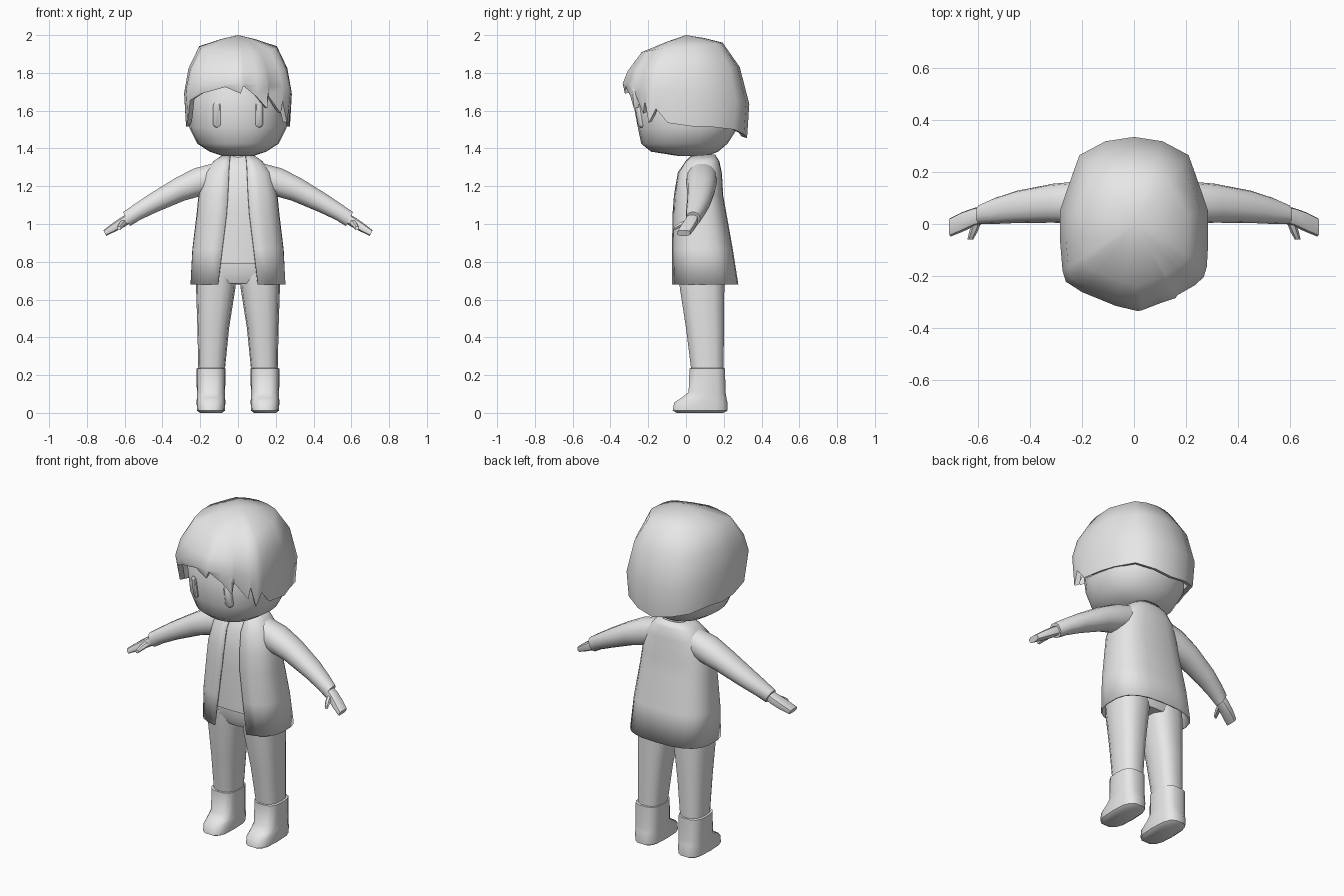
import bpy, bmesh, math

if "Cube" in bpy.data.objects:
    bpy.data.objects.remove(bpy.data.objects["Cube"])

grey = bpy.data.materials.new("light grey")
grey.diffuse_color = (0.8, 0.8, 0.8, 1)
grey.use_nodes = True
grey.node_tree.nodes["Principled BSDF"].inputs["Base Color"].default_value = grey.diffuse_color


def make(name, verts, faces, angle=45):
    """Mesh object with outward normals and smooth shading."""
    me = bpy.data.meshes.new(name)
    me.from_pydata(verts, [], faces)
    bm = bmesh.new()
    bm.from_mesh(me)
    bmesh.ops.recalc_face_normals(bm, faces=bm.faces)
    bm.to_mesh(me)
    bm.free()
    ob = bpy.data.objects.new(name, me)
    bpy.context.collection.objects.link(ob)
    me.materials.append(grey)
    bpy.ops.object.select_all(action='DESELECT')
    ob.select_set(True)
    bpy.context.view_layer.objects.active = ob
    bpy.ops.object.shade_smooth_by_angle(angle=math.radians(angle))
    return ob


def loft(name, rings, closed=True, caps=True, angle=45):
    """Skin a list of equal-length point rings."""
    n = len(rings[0])
    verts = [p for r in rings for p in r]
    faces = []
    for k in range(len(rings) - 1):
        for i in range(n if closed else n - 1):
            j = (i + 1) % n
            faces.append((k * n + i, k * n + j, (k + 1) * n + j, (k + 1) * n + i))
    if caps:
        faces += [tuple(range(n)), tuple(range((len(rings) - 1) * n, len(rings) * n))]
    return make(name, verts, faces, angle)


def power(v, e):
    return math.copysign(abs(v) ** e, v)


def oval(z, cx, rx, yf, yb, n=16, e=2.4, yc=None):
    """Rounded horizontal section between front yf and back yb."""
    yc = (yf + yb) / 2 if yc is None else yc
    pts = []
    for i in range(n):
        a = 2 * math.pi * i / n
        c, s = power(math.cos(a), 2 / e), power(math.sin(a), 2 / e)
        pts.append((cx + rx * c, yc + s * (yb - yc if s > 0 else yc - yf), z))
    return pts


def limb(name, stations, side, n=10, e=2.2):
    """Tube along an arm that slopes down and outward."""
    rings = []
    for x, y, z, ry, rz in stations:
        ring = []
        for i in range(n):
            a = 2 * math.pi * i / n
            u, v = power(math.cos(a), 2 / e) * ry, power(math.sin(a), 2 / e) * rz
            ring.append((side * (x + 0.45 * v), y + u, z + 0.9 * v))
        rings.append(ring)
    return loft(name, rings)


# Head and neck
head_rows = [(1.36, .08, -.04, .11), (1.383, .15, -.185, .17), (1.425, .215, -.237, .22),
             (1.51, .257, -.255, .275), (1.66, .262, -.283, .285), (1.85, .19, -.2, .2)]
loft("head", [oval(z, 0, rx, f, b, 24, 2.2, 0) for z, rx, f, b in head_rows])
loft("neck", [oval(z, 0, r, .08 - r, .08 + r, 12, 2) for z, r in [(1.28, .07), (1.34, .05), (1.40, .05)]])

# Hair: outline x, y and the height of the cut edge, running round from the back
edge = [(0, .335, 1.455), (.11, .318, 1.475), (.21, .265, 1.50), (.258, .13, 1.515),
        (.285, .05, 1.515), (.284, -.1, 1.535), (.28, -.165, 1.61), (.268, -.205, 1.535),
        (.245, -.225, 1.65), (.235, -.235, 1.585), (.165, -.275, 1.68), (.16, -.285, 1.61),
        (.1, -.305, 1.675), (.03, -.332, 1.73), (.015, -.335, 1.69), (-.07, -.315, 1.725),
        (-.2, -.262, 1.69), (-.262, -.222, 1.655), (-.275, -.18, 1.55), (-.285, -.06, 1.52),
        (-.285, .05, 1.515), (-.258, .13, 1.515), (-.21, .265, 1.50), (-.11, .318, 1.475)]


def blend(y, front, side, back):
    t = max(-1, min(1, y / .335))
    return side + abs(t) ** 1.5 * ((back if t > 0 else front) - side)


hair_rows = [((.3, .3, .28), (1.965, 1.98, 1.985)), ((.70, .73, .58), (1.91, 1.94, 1.96)),
             ((.92, .92, .85), (1.81, 1.825, 1.83)), ((1, 1, 1), (1.745, 1.69, 1.635))]
hair = []
for scales, heights in hair_rows:
    ring = []
    for x, y, _ in edge:
        s = blend(y, *scales)
        ring.append((x * s, y * s, blend(y, *heights)))
    hair.append(ring)
for s, lift in [(.965, 0), (.88, .008)]:
    hair.append([(x * s, y * s, z + lift) for x, y, z in edge])
n = len(edge)
verts = [p for r in hair for p in r] + [(0, 0, 2.0)]
faces = [(k * n + i, k * n + (i + 1) % n, (k + 1) * n + (i + 1) % n, (k + 1) * n + i)
         for k in range(len(hair) - 1) for i in range(n)]
faces += [(len(verts) - 1, i, (i + 1) % n) for i in range(n)]
make("hair", verts, faces, 50)

# Upright pill-shaped eyes following the slope of the face
for side in (-1, 1):
    rings = []
    for inset, out in [(0, -.03), (0, .004), (.006, .009)]:
        ring = []
        for i in range(12):
            a = 2 * math.pi * (i + .5) / 12
            x = .112 + (.02 - inset) * math.cos(a)
            z = 1.578 + (.02 - inset) * math.sin(a) + math.copysign(.047, math.sin(a))
            y = -.238 - (z - 1.51) * .17 + .38 * (x - .112) - out
            ring.append((side * x, y, z))
        rings.append(ring)
    loft("eye", rings)

# Open coat: height, half width, front, back, half opening
coat_rows = [(1.365, .075, .035, .15, .04), (1.33, .125, .0, .172, .045), (1.27, .175, -.04, .185, .048),
             (1.15, .205, -.06, .192, .053), (1.05, .215, -.068, .21, .06),
             (.865, .238, -.072, .243, .083), (.68, .248, -.075, .272, .105)]
coat = []
for z, rx, f, b, gap in coat_rows:
    e, yc, ry = 2.8, (f + b) / 2, (b - f) / 2
    start = -math.acos((gap / rx) ** (e / 2))
    half = []
    for i in range(11):
        a = start + (math.pi / 2 - start) * i / 10
        half.append((rx * power(math.cos(a), 2 / e), yc + ry * power(math.sin(a), 2 / e), z))
    half[-1] = (0, b, z)
    coat.append(half + [(-x, y, z) for x, y, z in half[-2::-1]])
ob = loft("coat", coat, closed=False, caps=False)
solid = ob.modifiers.new("cloth thickness", 'SOLIDIFY')
solid.thickness, solid.offset = .01, 0

# Shirt under the coat
shirt_rows = [(z, rx * .93, f + .008, b - .012) for z, rx, f, b, _ in coat_rows[:-1]]
shirt_rows[-1] = (.79, .215, -.06, .22)
loft("shirt", [oval(z, 0, rx, f, b, 20, 3) for z, rx, f, b in shirt_rows])

# Hips joining both trouser legs
loft("hips", [oval(z, 0, rx, f, b, 16, 2.8) for z, rx, f, b in
              [(.81, .205, -.045, .20), (.74, .215, -.045, .205), (.685, .19, -.02, .19)]])

for side in (-1, 1):
    # Sleeve, hand and thumb
    limb("sleeve", [(.08, .085, 1.265, .075, .07), (.2, .082, 1.225, .083, .078),
                    (.31, .08, 1.182, .075, .065), (.45, .066, 1.11, .062, .052),
                    (.535, .05, 1.062, .05, .044), (.59, .037, 1.026, .038, .042)], side, 14)
    limb("hand", [(.57, .035, 1.035, .03, .026), (.61, .028, 1.01, .035, .027),
                  (.66, .008, .98, .038, .023), (.705, -.012, .952, .036, .017)], side, 10, 3)
    thumb = []
    for x, y, z, r in [(.602, .015, 1.01, .018), (.618, -.03, .995, .016), (.63, -.06, .978, .011)]:
        thumb.append([(side * (x + r * math.cos(a)), y, z + r * math.sin(a))
                      for a in [math.pi * k / 3 for k in range(6)]])
    loft("thumb", thumb)

    # Trouser leg
    loft("trouser_leg", [oval(z, side * cx, rx, f, b, 14, 2.6) for z, cx, rx, f, b in
                         [(.76, .112, .108, -.042, .205), (.66, .118, .104, -.035, .205),
                          (.45, .131, .084, -.002, .203), (.22, .14, .07, .027, .2)]])

    # Boot with a low rounded toe
    loft("boot", [oval(z, side * cx, rx, f, b, 14, 3) for z, cx, rx, f, b in
                  [(0, .143, .058, -.05, .2), (.012, .143, .074, -.073, .222),
                   (.055, .143, .076, -.065, .222), (.08, .143, .075, -.025, .216),
                   (.11, .143, .075, .012, .211), (.235, .143, .077, .017, .208),
                   (.238, .143, .066, .03, .198)]])
